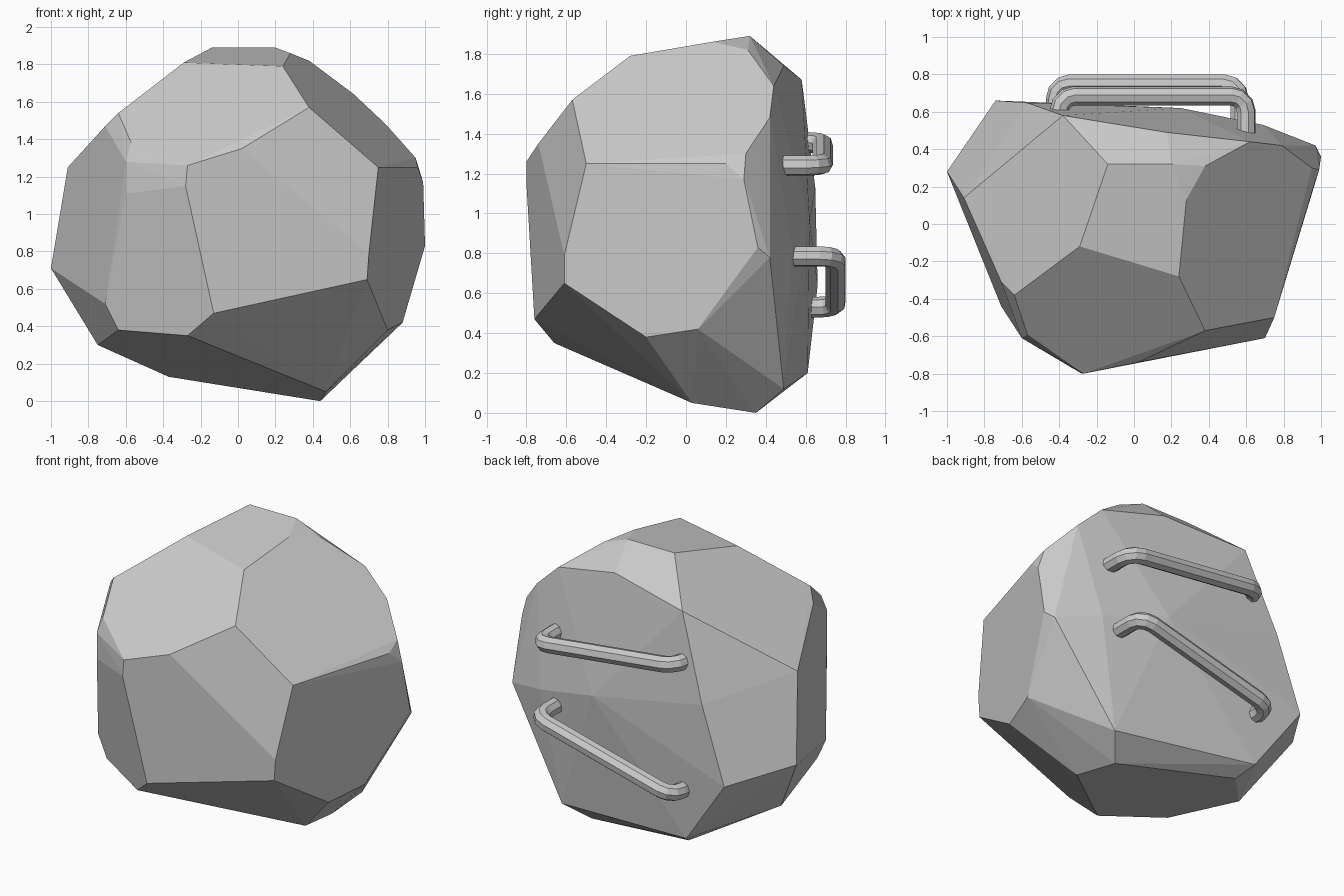
import bpy, bmesh
from mathutils import Vector

if "Cube" in bpy.data.objects:
    bpy.data.objects.remove(bpy.data.objects["Cube"])

# Faceted rock: convex hull of its corner points
corners = [
    (-.14, .32, 1.89), (.20, .32, 1.89), (.28, .13, 1.86), (.38, .31, 1.82),
    (-.29, -.12, 1.81), (.24, -.28, 1.79), (.38, -.57, 1.57), (.02, -.74, 1.35),
    (-.27, -.80, 1.26), (-.57, -.59, 1.38), (-.64, -.38, 1.54), (-.71, -.31, 1.47),
    (-.91, .14, 1.25), (-1.0, .28, .71), (-.60, -.61, 1.28), (-.60, -.61, 1.11),
    (-.28, -.80, 1.15), (-.13, -.76, .47), (-.27, -.66, .35), (-.64, -.45, .38),
    (-.71, -.44, .52), (-.75, .08, .30), (-.37, .50, .13), (-.43, .61, .20),
    (.44, .35, 0), (.47, .03, .05), (.50, .44, .08), (.56, .49, .12),
    (.88, .06, .42), (.80, -.20, .38), (.69, -.61, .65), (.70, -.61, .79),
    (.75, -.50, 1.25), (.96, .20, 1.25), (.95, .30, 1.30), (.99, .29, 1.17),
    (1.0, .36, .83), (.97, .42, .78), (.79, .42, 1.48), (.62, .44, 1.64),
    (.175, .49, 1.74), (-.38, .58, 1.67), (-.74, .66, .64), (-.57, .648, 1.13),
    (-.30, .645, 1.06), (.25, .62, .96), (.69, .53, .85),
]
bm = bmesh.new()
for c in corners:
    bm.verts.new(c)
hull = bmesh.ops.convex_hull(bm, input=bm.verts)
loose = [v for v in bm.verts if not v.link_faces]
bmesh.ops.delete(bm, geom=loose, context='VERTS')
bmesh.ops.dissolve_limit(bm, angle_limit=.04, verts=bm.verts, edges=bm.edges)
bmesh.ops.recalc_face_normals(bm, faces=bm.faces)
mesh = bpy.data.meshes.new("rock")
bm.to_mesh(mesh)
bm.free()
bpy.context.collection.objects.link(bpy.data.objects.new("rock", mesh))


# Bent bar handles on the back, with rounded corners and eight sides
def handle(name, left, right, left_base, right_base):
    a, b = Vector(left), Vector(right)
    along = (b - a).normalized()
    r = .085

    def bend(corner, inward):
        out = Vector((0, 1, 0))
        c = corner - out * r + inward * r
        return [c - inward * r * k + out * r * m
                for k, m in ((1, 0), (.87, .5), (.5, .87), (0, 1))]

    path = [Vector((a.x, left_base, a.z))] + bend(a, along)
    path += bend(b, -along)[::-1] + [Vector((b.x, right_base, b.z))]
    curve = bpy.data.curves.new(name, 'CURVE')
    curve.dimensions = '3D'
    curve.bevel_depth = .052
    curve.bevel_resolution = 2
    curve.use_fill_caps = True
    spline = curve.splines.new('POLY')
    spline.points.add(len(path) - 1)
    for p, co in zip(spline.points, path):
        p.co = (*co, 1)
    spline.use_smooth = False
    bpy.context.collection.objects.link(bpy.data.objects.new(name, curve))


handle("upper_handle", (-.40, .685, 1.355), (.60, .685, 1.24), .57, .48)
handle("lower_handle", (-.42, .75, .53), (.565, .75, .785), .58, .52)
